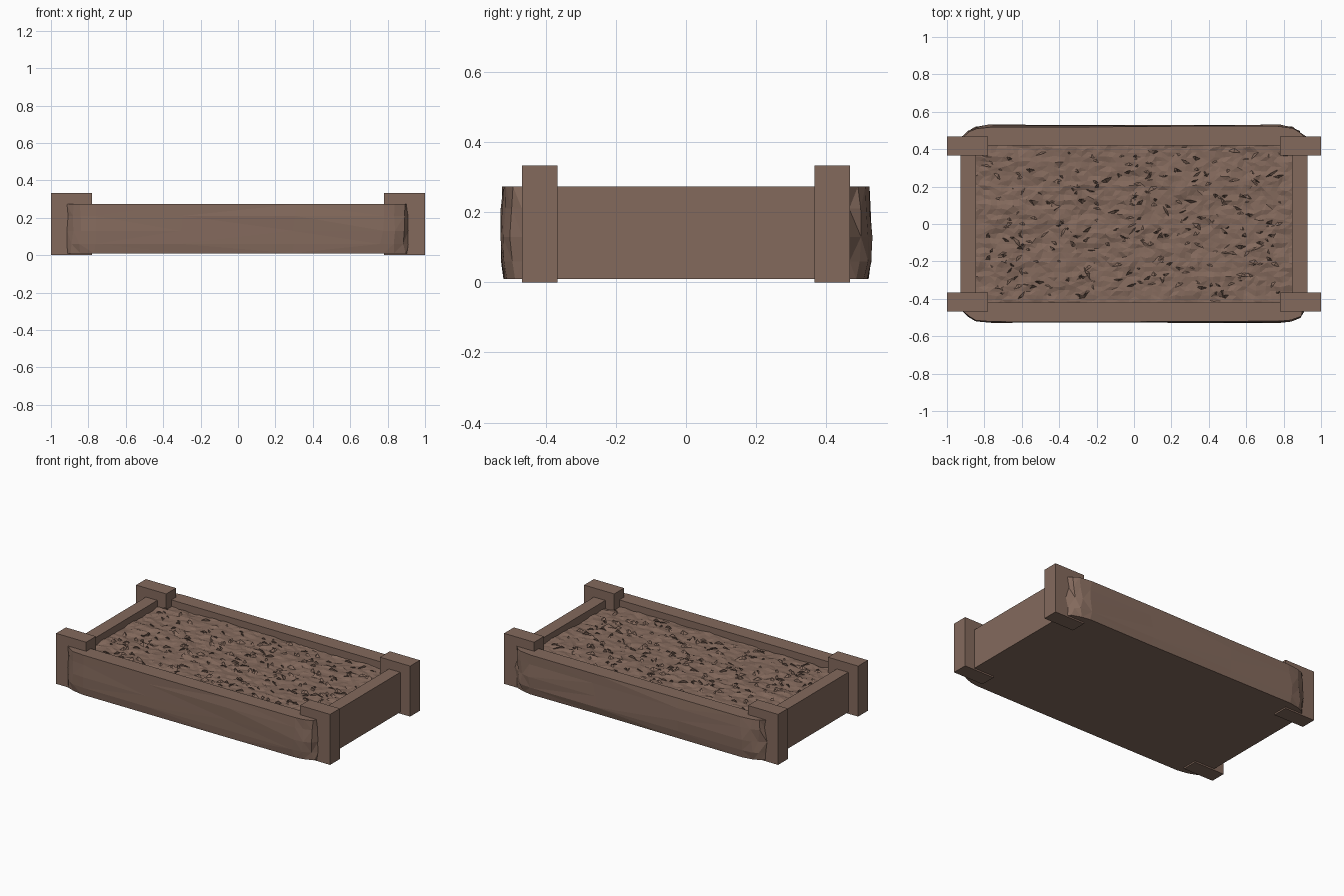
import bpy, bmesh, math, random
from mathutils import Vector, noise

random.seed(7)
if "Cube" in bpy.data.objects:
    bpy.data.objects.remove(bpy.data.objects["Cube"], do_unlink=True)

brown = bpy.data.materials.new("earthy brown")
brown.use_nodes = True
colour = (0.23, 0.143, 0.108, 1)
brown.diffuse_color = colour
brown.node_tree.nodes["Principled BSDF"].inputs["Base Color"].default_value = colour

BASE, RIM = 0.01, 0.273


def finish(bm, name):
    bmesh.ops.recalc_face_normals(bm, faces=bm.faces)
    mesh = bpy.data.meshes.new(name)
    bm.to_mesh(mesh)
    bm.free()
    mesh.materials.append(brown)
    obj = bpy.data.objects.new(name, mesh)
    bpy.context.collection.objects.link(obj)
    return obj


def box(name, low, high):
    bm = bmesh.new()
    bmesh.ops.create_cube(bm, size=1)
    low, high = Vector(low), Vector(high)
    for v in bm.verts:
        v.co = Vector(((low[i] + high[i]) / 2 + v.co[i] * (high[i] - low[i])) for i in range(3))
    return finish(bm, name)


def hewn_board(name, side):
    """Long board with rounded ends and a lightly uneven outer face."""
    half = [(0.91, 0.465), (0.885, 0.497), (0.84, 0.517), (0.77, 0.526), (0.3, 0.526)]
    outer = [(-x, y) for x, y in half] + [(x, y) for x, y in reversed(half)]
    plan = [(-0.91, 0.42)] + outer + [(0.91, 0.42)]
    bm = bmesh.new()
    rings = []
    for z, inset in ((BASE, 0.008), (0.06, 0), (0.13, -0.003), (0.21, 0), (RIM, 0.004)):
        ring = []
        for i, (x, y) in enumerate(plan):
            if 0 < i < len(plan) - 1:
                y -= inset + random.uniform(-0.003, 0.004)
                x += random.uniform(-0.012, 0.012)
            ring.append(bm.verts.new((x, y * side, z)))
        rings.append(ring)
    n = len(plan)
    for a, b in zip(rings, rings[1:]):
        for i in range(n):
            j = (i + 1) % n
            bm.faces.new((a[i], a[j], b[j], b[i]))
    bm.faces.new(rings[0])
    bm.faces.new(rings[-1])
    bmesh.ops.triangulate(bm, faces=[f for f in bm.faces if len(f.verts) == 4])
    return finish(bm, name)


def soil_height(x, y):
    lumps = noise.noise(Vector((x * 4, y * 7, 1)))
    grit = noise.noise(Vector((x * 14, y * 26, 5)))
    return 0.228 + 0.010 * lumps + 0.010 * grit


# Frame: corner posts, end boards and long boards
for side, end in ((-1, "front"), (1, "back")):
    hewn_board(end + "_board", side)
    y0, y1 = sorted((0.366 * side, 0.468 * side))
    for hand, label in ((-1, "right"), (1, "left")):
        x0, x1 = sorted((0.78 * hand, 1.0 * hand))
        box(f"{end}_{label}_post", (x0, y0, 0), (x1, y1, 0.333))
for hand, label in ((-1, "right"), (1, "left")):
    x0, x1 = sorted((0.845 * hand, 0.928 * hand))
    box(label + "_end_board", (x0, -0.44, BASE), (x1, 0.44, RIM))

# Floor under the soil
box("floor", (-0.86, -0.43, BASE), (0.86, 0.43, 0.15))

# Soil: jittered, lumpy sheet
bm = bmesh.new()
bmesh.ops.create_grid(bm, x_segments=56, y_segments=34, size=1)
for v in bm.verts:
    x = v.co.x * 0.86 + random.uniform(-0.008, 0.008)
    y = v.co.y * 0.435 + random.uniform(-0.006, 0.006)
    v.co = (x, y, soil_height(x, y) + random.uniform(-0.003, 0.003))
bmesh.ops.triangulate(bm, faces=bm.faces)
finish(bm, "soil")

# Clods: thin tilted slivers poking out of the soil
bm = bmesh.new()
for _ in range(260):
    x, y = random.uniform(-0.79, 0.79), random.uniform(-0.39, 0.39)
    centre = Vector((x, y, soil_height(x, y)))
    angle = random.gauss(0, 0.55)
    along = Vector((math.cos(angle), math.sin(angle), 0)) * random.uniform(0.02, 0.05)
    across = Vector((-along.y, along.x, 0)).normalized() * random.uniform(0.012, 0.028)
    rise = Vector((0, 0, random.uniform(0.008, 0.02)))
    sink = Vector((0, 0, 0.01))
    lean = random.choice((-1, 1))
    corners = [centre - along - sink, centre + along - sink,
               centre + across * lean - sink,
               centre - across * lean * 0.3 + along * random.uniform(-0.5, 0.5) + rise]
    a, b, c, d = [bm.verts.new(p) for p in corners]
    for tri in ((a, b, c), (a, b, d), (b, c, d), (c, a, d)):
        bm.faces.new(tri)
finish(bm, "soil_clods")
